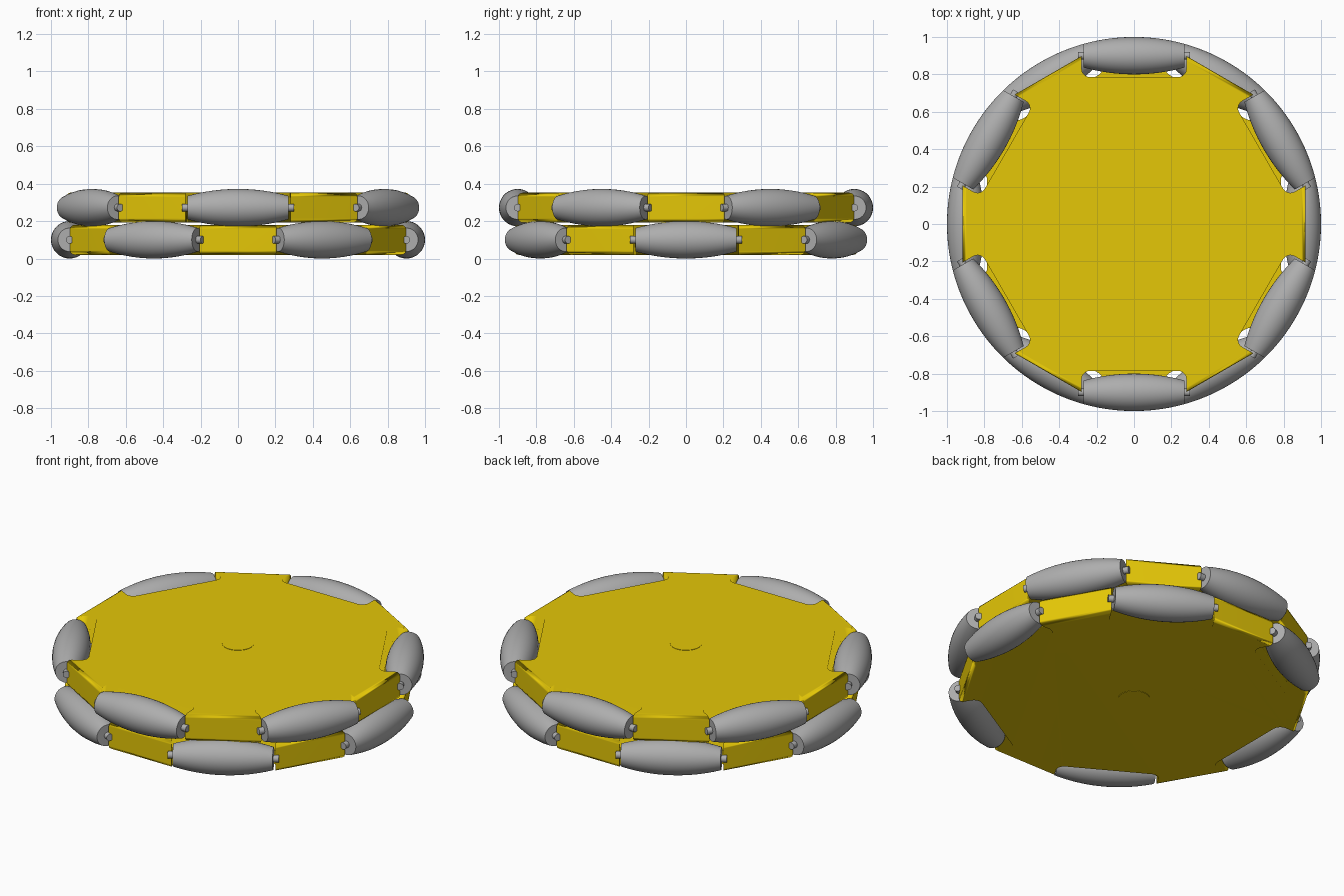
import bpy, bmesh, math
from mathutils import Matrix, Vector

if "Cube" in bpy.data.objects:
    bpy.data.objects.remove(bpy.data.objects["Cube"], do_unlink=True)

COUNT = 6               # rollers per layer
STEP = math.tau / COUNT
RIM = 0.918             # distance of the flat rim faces from the axis
HALF = 0.28             # half width of a roller pocket
FLOOR = 0.785           # distance of the pocket floor from the axis
FILLET = 0.045          # radius of the pocket corners
ROLLER_R = 0.9          # distance of the roller axles from the wheel axis


def material(name, colour):
    mat = bpy.data.materials.new(name)
    mat.use_nodes = True
    mat.diffuse_color = (*colour, 1)
    mat.node_tree.nodes["Principled BSDF"].inputs["Base Color"].default_value = (*colour, 1)
    return mat


yellow = material("yellow plastic", (0.78, 0.57, 0.002))
grey = material("grey rubber", (0.42, 0.42, 0.42))


def finish(bm, name, mat, angle):
    bmesh.ops.recalc_face_normals(bm, faces=bm.faces[:])
    mesh = bpy.data.meshes.new(name)
    bm.to_mesh(mesh)
    bm.free()
    mesh.materials.append(mat)
    obj = bpy.data.objects.new(name, mesh)
    bpy.context.collection.objects.link(obj)
    bpy.ops.object.select_all(action="DESELECT")
    obj.select_set(True)
    bpy.context.view_layer.objects.active = obj
    bpy.ops.object.shade_smooth_by_angle(angle=math.radians(angle))
    return obj


def half_pocket():
    """Half outline of a pocket, open towards +x, from rim to floor."""
    rim_x = (RIM - HALF * math.sin(STEP / 2)) / math.cos(STEP / 2)
    pts = [Vector((rim_x, HALF, 0))]
    for i in range(6):
        a = math.pi / 2 * i / 5
        pts.append(Vector((FLOOR + FILLET * (1 - math.sin(a)),
                           HALF - FILLET * (1 - math.cos(a)), 0)))
    return pts


def make_plate(name, z0, z1, phase):
    half = half_pocket()
    outline = [Vector((p.x, -p.y, 0)) for p in half] + half[::-1]
    bm = bmesh.new()
    verts = []
    for k in range(COUNT):
        turn = Matrix.Rotation(phase + k * STEP, 3, "Z")
        verts += [bm.verts.new(turn @ p + Vector((0, 0, z0))) for p in outline]
    base = bm.faces.new(verts)
    ext = bmesh.ops.extrude_face_region(bm, geom=[base], use_keep_orig=True)
    top = [v for v in ext["geom"] if isinstance(v, bmesh.types.BMVert)]
    bmesh.ops.translate(bm, verts=top, vec=(0, 0, z1 - z0))
    # round the upper and lower edges of the rim faces
    rim = [e for e in bm.edges
           if abs(e.verts[0].co.z - e.verts[1].co.z) < 1e-5
           and all(v.co.xy.length > RIM for v in e.verts)]
    bmesh.ops.bevel(bm, geom=rim, offset=0.022, segments=3, profile=0.5, affect="EDGES")
    # soft pocket edges, with the large flat faces kept evenly shaded
    plate = finish(bm, name, yellow, 120)
    weighted = plate.modifiers.new("even shading", "WEIGHTED_NORMAL")
    weighted.mode = "FACE_AREA"
    weighted.weight = 80


def make_lathe(name, profile, mat, segments=36):
    """Solid of revolution about z from (radius, z) pairs."""
    bm = bmesh.new()
    rings = [[bm.verts.new((r * math.cos(math.tau * i / segments),
                            r * math.sin(math.tau * i / segments), z))
              for i in range(segments)] for r, z in profile]
    for a, b in zip(rings, rings[1:]):
        for i in range(segments):
            j = (i + 1) % segments
            bm.faces.new((a[i], a[j], b[j], b[i]))
    bm.faces.new(rings[0])
    bm.faces.new(rings[-1])
    return finish(bm, name, mat, 35)


# barrel profile whose outer side follows the wheel circle
roller_end = 0.27
barrel = []
for i in range(17):
    t = roller_end * (i / 8 - 1)
    barrel.append((math.sqrt(1 - t * t) - ROLLER_R, t))

roller_proto = make_lathe("roller", barrel, grey)
pin_proto = make_lathe("axle_pin", [(0.02, -0.3), (0.02, 0.3)], grey, 16)

# two staggered layers
for layer, z, phase in (("lower", 0.1, 0), ("upper", 0.272, STEP / 2)):
    make_plate(layer + "_plate", z - 0.08, z + 0.08, phase)
    for k in range(COUNT):
        place = (Matrix.Rotation(phase + k * STEP, 4, "Z")
                 @ Matrix.Translation((ROLLER_R, 0, z))
                 @ Matrix.Rotation(math.pi / 2, 4, "X"))
        for proto in (roller_proto, pin_proto):
            obj = bpy.data.objects.new(f"{layer}_{proto.name}_{k + 1}", proto.data)
            obj.matrix_world = place
            bpy.context.collection.objects.link(obj)

for proto in (roller_proto, pin_proto):
    bpy.data.objects.remove(proto, do_unlink=True)

# shaft joining both plates, nearly flush with their outer faces
make_lathe("centre_shaft", [(0.085, 0.018), (0.085, 0.354)], yellow, 32)
